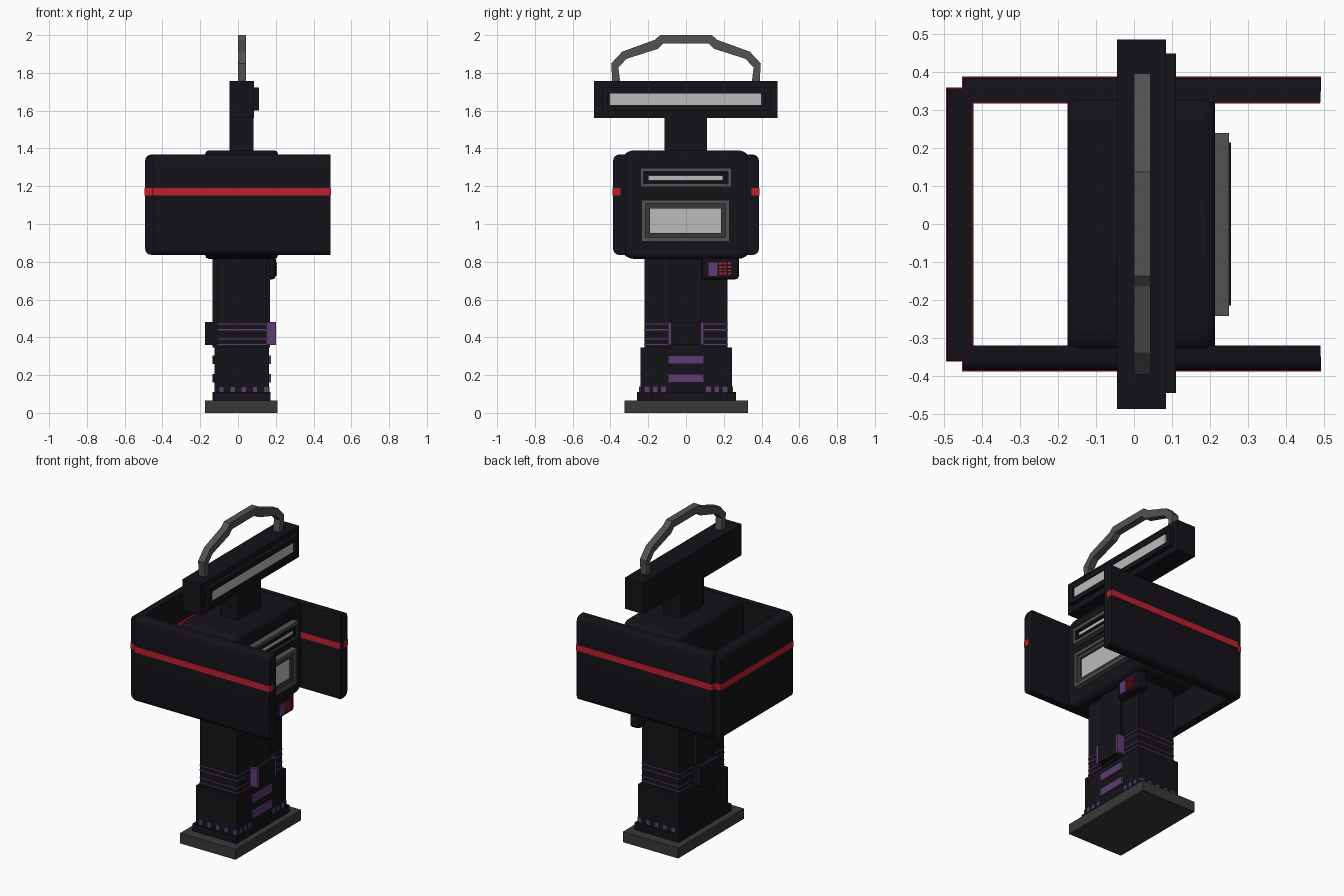
import bpy, bmesh, math

if "Cube" in bpy.data.objects:
    bpy.data.objects.remove(bpy.data.objects["Cube"])


def material(name, r, g, b):
    m = bpy.data.materials.new(name)
    m.diffuse_color = (r, g, b, 1)
    m.use_nodes = True
    m.node_tree.nodes["Principled BSDF"].inputs["Base Color"].default_value = m.diffuse_color
    return m


DARK = material("dark_shell", 0.007, 0.006, 0.009)
RED = material("red_trim", 0.5, 0.014, 0.03)
PURPLE = material("purple_trim", 0.11, 0.045, 0.17)
BASE = material("base_grey", 0.04, 0.04, 0.04)
GREY = material("frame_grey", 0.085, 0.085, 0.085)
LIGHT = material("light_panel", 0.5, 0.5, 0.5)


def finish(name, bm, mat, bevel=0, segs=2):
    bmesh.ops.recalc_face_normals(bm, faces=bm.faces)
    me = bpy.data.meshes.new(name)
    bm.to_mesh(me)
    bm.free()
    ob = bpy.data.objects.new(name, me)
    bpy.context.collection.objects.link(ob)
    me.materials.append(mat)
    if bevel:
        mod = ob.modifiers.new("bevel", "BEVEL")
        mod.width, mod.segments, mod.limit_method = bevel, segs, "ANGLE"
        mod.angle_limit = math.radians(40)
    return ob


def prism(name, pts, lo, hi, mat, axis="x", bevel=0):
    """Extrude a profile of (side, z) points along x or y."""
    bm = bmesh.new()
    place = (lambda a, z, t: (t, a, z)) if axis == "x" else (lambda a, z, t: (a, t, z))
    rings = [[bm.verts.new(place(a, z, t)) for a, z in pts] for t in (lo, hi)]
    for r in rings:
        bm.faces.new(r)
    n = len(pts)
    for i in range(n):
        j = (i + 1) % n
        bm.faces.new((rings[0][i], rings[0][j], rings[1][j], rings[1][i]))
    return finish(name, bm, mat, bevel)


def box(name, x, y, z, mat=DARK, bevel=0):
    pts = [(y[0], z[0]), (y[1], z[0]), (y[1], z[1]), (y[0], z[1])]
    return prism(name, pts, x[0], x[1], mat, bevel=bevel)


def frame(name, x, y, z, w, mat):
    """Rectangular rim of width w facing +x."""
    for part, zz in (("bottom", (z[0], z[0] + w)), ("top", (z[1] - w, z[1]))):
        box(f"{name}_{part}", x, y, zz, mat)
    for part, yy in (("left", (y[0], y[0] + w)), ("right", (y[1] - w, y[1]))):
        box(f"{name}_{part}", x, yy, (z[0] + w, z[1] - w), mat)


def arc(cx, cz, r, a0, n=5):
    return [(cx + r * math.cos(math.radians(a0 + 90 * i / n)),
             cz + r * math.sin(math.radians(a0 + 90 * i / n))) for i in range(n + 1)]


def smooth(ob):
    bpy.ops.object.select_all(action="DESELECT")
    bpy.context.view_layer.objects.active = ob
    ob.select_set(True)
    bpy.ops.object.shade_smooth_by_angle(angle=math.radians(30))


# Base plate, plinth and pedestal
box("base_plate", (-0.175, 0.21), (-0.325, 0.328), (0, 0.065), BASE)
box("plinth", (-0.135, 0.172), (-0.26, 0.265), (0.065, 0.11))
box("lower_pedestal", (-0.125, 0.163), (-0.24, 0.243), (0.11, 0.345))
box("column", (-0.11, 0.152), (-0.22, 0.22), (0.345, 0.84))
box("column_spine", (-0.135, 0.17), (-0.083, 0.083), (0.345, 0.84))

# Purple squares around the foot
for i in range(5):
    x = -0.087 + i * 0.059
    for s in (-1, 1):
        y = 0.243 * s
        box("foot_square", (x - 0.014, x + 0.014), (y - 0.006, y + 0.006), (0.11, 0.14), PURPLE)
for y in (0.12, 0.163, 0.207):
    for s in (-1, 1):
        box("foot_square_front", (0.15, 0.168), (s * y - 0.013, s * y + 0.013), (0.11, 0.14), PURPLE)

# Horizontal bars on the lower pedestal, purple on the user side
for z in (0.16, 0.258):
    box("lower_bar", (0.15, 0.174), (-0.095, 0.095), (z, z + 0.047), PURPLE)
    box("lower_bar_back", (-0.136, -0.11), (-0.095, 0.095), (z, z + 0.047))

# Mid clasp blocks with purple ends
box("clasp_block", (0.15, 0.2), (-0.08, 0.08), (0.36, 0.48))
box("clasp_block_back", (-0.175, -0.11), (-0.095, 0.095), (0.36, 0.48))
for s in (-1, 1):
    y = sorted((s * 0.08, s * 0.096))
    box("clasp_end", (0.15, 0.202), y, (0.36, 0.48), PURPLE)

# Thin purple lines wrapped around the column
for z in (0.362, 0.392, 0.44, 0.47):
    box("column_line", (-0.112, 0.155), (-0.223, 0.223), (z - 0.003, z + 0.003), PURPLE)

# Rounded main body
r, y0, z0, z1 = 0.07, 0.345, 0.815, 1.39
pts = (arc(y0 - r, z1 - r, r, 0) + arc(-y0 + r, z1 - r, r, 90)
       + arc(-y0 + r, z0 + r, r, 180) + arc(y0 - r, z0 + r, r, 270))
smooth(prism("main_body", pts, -0.175, 0.213, DARK, bevel=0.022))


# Surrounding privacy panels, rounded on the outside
def panel_profile(inner, outer):
    s, b = (1 if outer > inner else -1), 0.032
    d = abs(outer) - b
    half = arc(d, 0.837 + b, b, -90, 4) + arc(d, 1.367 - b, b, 0, 4)
    return [(inner, 0.837)] + [(s * a, z) for a, z in half] + [(inner, 1.367)]


for side, s in (("near", -1), ("far", 1)):
    smooth(prism(f"{side}_panel", panel_profile(s * 0.32, s * 0.386), -0.45, 0.49, DARK))
    box(f"{side}_panel_stripe", (-0.452, 0.492), sorted((s * 0.348, s * 0.388)), (1.152, 1.19), RED)
smooth(prism("back_panel", panel_profile(-0.425, -0.492), -0.36, 0.357, DARK, axis="y"))
box("back_panel_stripe", (-0.494, -0.422), (-0.362, 0.359), (1.152, 1.19), RED)
box("far_panel_inner_stripe", (-0.43, 0.489), (0.317, 0.33), (1.152, 1.19), RED)

# Upper slot
box("slot_housing", (0.2, 0.235), (-0.24, 0.24), (1.195, 1.295))
frame("slot_frame", (0.2, 0.25), (-0.242, 0.24), (1.195, 1.297), 0.018, GREY)
frame("slot_inner_frame", (0.2, 0.255), (-0.215, 0.215), (1.212, 1.275), 0.016, DARK)
box("slot_opening", (0.2, 0.243), (-0.2, 0.197), (1.229, 1.257), LIGHT)

# Main screen
frame("screen_frame", (0.2, 0.25), (-0.235, 0.23), (0.908, 1.128), 0.02, GREY)
frame("screen_inner_frame", (0.2, 0.24), (-0.215, 0.21), (0.928, 1.108), 0.025, BASE)
box("screen", (0.2, 0.23), (-0.195, 0.19), (0.942, 1.096), LIGHT)

# Keypad with small display and buttons
box("keypad", (0.13, 0.2), (0.083, 0.28), (0.707, 0.83), DARK, bevel=0.018)
box("keypad_display", (0.18, 0.204), (0.12, 0.168), (0.725, 0.797), PURPLE)
for row in range(4):
    for col in range(3):
        y, z = 0.184 + col * 0.023, 0.737 + row * 0.018
        box("key", (0.19, 0.207), (y - 0.008, y + 0.008), (z - 0.005, z + 0.005), RED)

# Neck and overhead sign
box("neck", (-0.045, 0.082), (-0.115, 0.112), (1.36, 1.57))
box("sign_box", (-0.045, 0.084), (-0.487, 0.485), (1.56, 1.757))
frame("sign_frame", (0.08, 0.11), (-0.445, 0.448), (1.6, 1.722), 0.03, DARK)
box("sign_panel", (0.08, 0.105), (-0.405, 0.4), (1.617, 1.702), LIGHT)

# Faceted carry handle
outer = [(-0.39, 1.75), (-0.396, 1.85), (-0.338, 1.912), (-0.165, 1.975), (-0.137, 2.0)]
inner = [(-0.348, 1.75), (-0.358, 1.828), (-0.316, 1.874), (-0.147, 1.928), (-0.12, 1.955)]
mirror = lambda p: [(-a, z) for a, z in reversed(p)]
o, n = outer + mirror(outer), inner + mirror(inner)
prism("handle", o + n[::-1], 0.0, 0.043, GREY)
